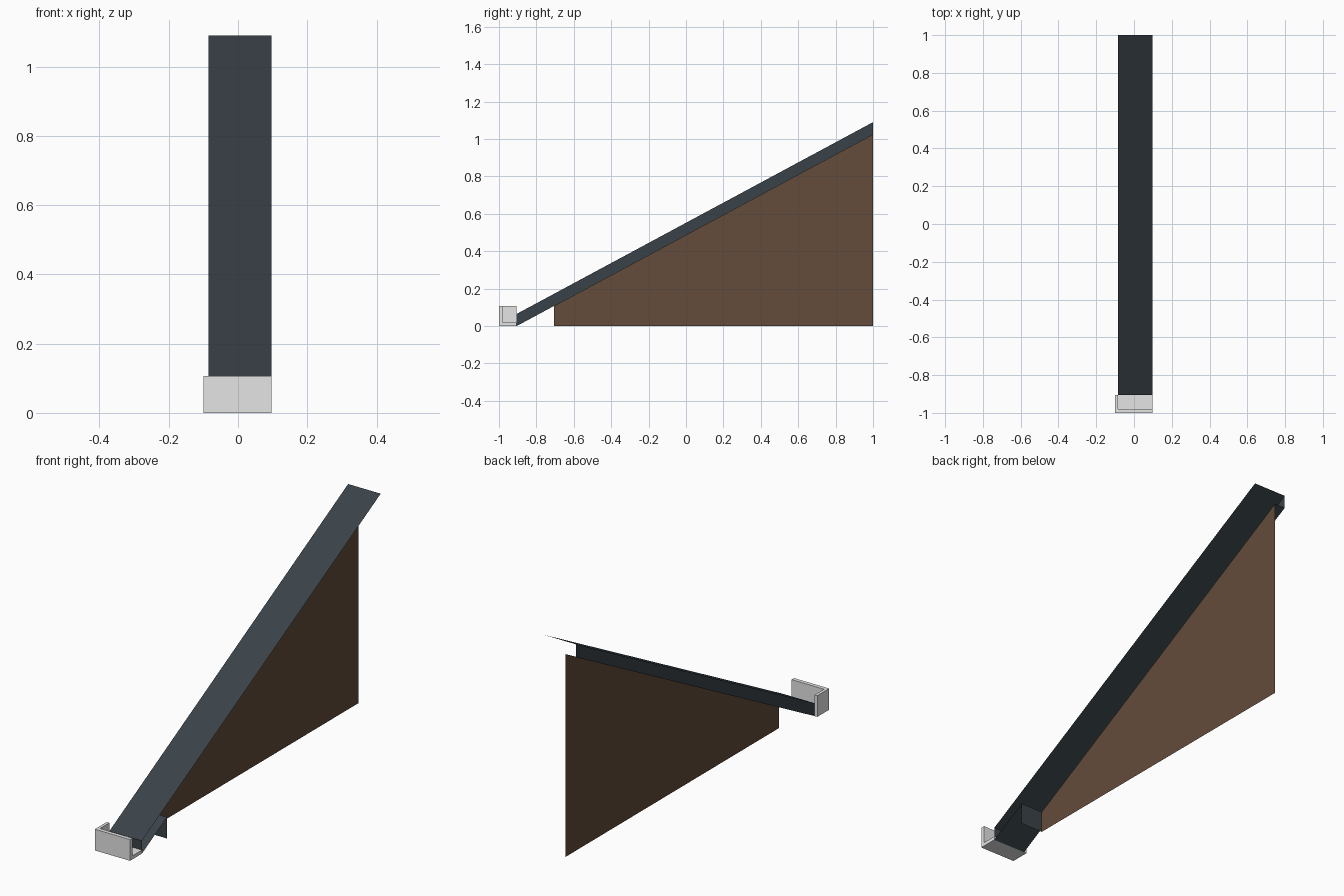
import bpy, bmesh

if "Cube" in bpy.data.objects:
    bpy.data.objects.remove(bpy.data.objects["Cube"])

# Key measurements
XL, XW, XR = -0.085, -0.026, 0.097     # roof verge, gable wall, cut edge
YE, YW, YB = -0.905, -0.705, 1.0       # eave, front wall, back cut
DROP = 0.065                           # roof depth
SLOPE = (1.09 - DROP) / (YB - YE)


def low(y):
    """Height of the roof underside at y."""
    return (y - YE) * SLOPE


def top(y):
    return low(y) + DROP


def material(name, rgb):
    m = bpy.data.materials.new(name)
    m.diffuse_color = (*rgb, 1)
    m.use_nodes = True
    m.node_tree.nodes["Principled BSDF"].inputs["Base Color"].default_value = m.diffuse_color
    return m


slate = material("slate", (0.042, 0.055, 0.066))
brown = material("brown", (0.125, 0.072, 0.044))
grey = material("light grey", (0.78, 0.78, 0.78))


def finish(name, bm, mat):
    me = bpy.data.meshes.new(name)
    bm.to_mesh(me)
    bm.free()
    me.materials.append(mat)
    ob = bpy.data.objects.new(name, me)
    bpy.context.collection.objects.link(ob)
    return ob


def panels(name, mat, *polys):
    bm = bmesh.new()
    for p in polys:
        bm.faces.new([bm.verts.new(v) for v in p])
    return finish(name, bm, mat)


def strip(x0, x1, y0, y1, height):
    """Sloping sheet facing up."""
    return [(x0, y0, height(y0)), (x1, y0, height(y0)),
            (x1, y1, height(y1)), (x0, y1, height(y1))]


# Roof sheet
panels("roof_top", slate, strip(XL, XR, YE, YB, top))

# Verge board on the left and fascia board along the eave
panels("verge_board", slate,
       [(XL, YE, low(YE)), (XL, YE, top(YE)), (XL, YB, top(YB)), (XL, YB, low(YB))])
panels("fascia", slate,
       [(XL, YE, 0), (XR, YE, 0), (XR, YE, DROP), (XL, YE, DROP)])

# Sloping soffit: under the eave and along the verge, facing down
panels("soffit", slate,
       strip(XL, XR, YE, YW, low)[::-1],
       strip(XL, XW, YW, YB, low)[::-1])

# Gable wall and the front wall turning the corner
panels("gable_wall", brown,
       [(XW, YW, 0), (XW, YW, low(YW)), (XW, YB, low(YB)), (XW, YB, 0)])
panels("front_wall", slate,
       [(XW, YW, 0), (XR, YW, 0), (XR, YW, low(YW)), (XW, YW, low(YW))])

# Gutter: L-shaped trough profile extruded along x
profile = [(-1, 0), (YE, 0), (YE, 0.018), (-0.98, 0.018), (-0.98, 0.107), (-1, 0.107)]
bm = bmesh.new()
face = bm.faces.new([bm.verts.new((XL, y, z)) for y, z in profile])
ext = bmesh.ops.extrude_face_region(bm, geom=[face])
bmesh.ops.translate(bm, vec=(XR - XL, 0, 0),
                    verts=[g for g in ext["geom"] if isinstance(g, bmesh.types.BMVert)])
bmesh.ops.recalc_face_normals(bm, faces=bm.faces)
finish("gutter_trough", bm, grey)

# Gutter end cap
bm = bmesh.new()
bmesh.ops.create_cube(bm, size=1)
bmesh.ops.scale(bm, vec=(0.015, YE + 1, 0.107), verts=bm.verts)
bmesh.ops.translate(bm, vec=(XL - 0.0075, (YE - 1) / 2, 0.0535), verts=bm.verts)
finish("gutter_end_cap", bm, grey)
